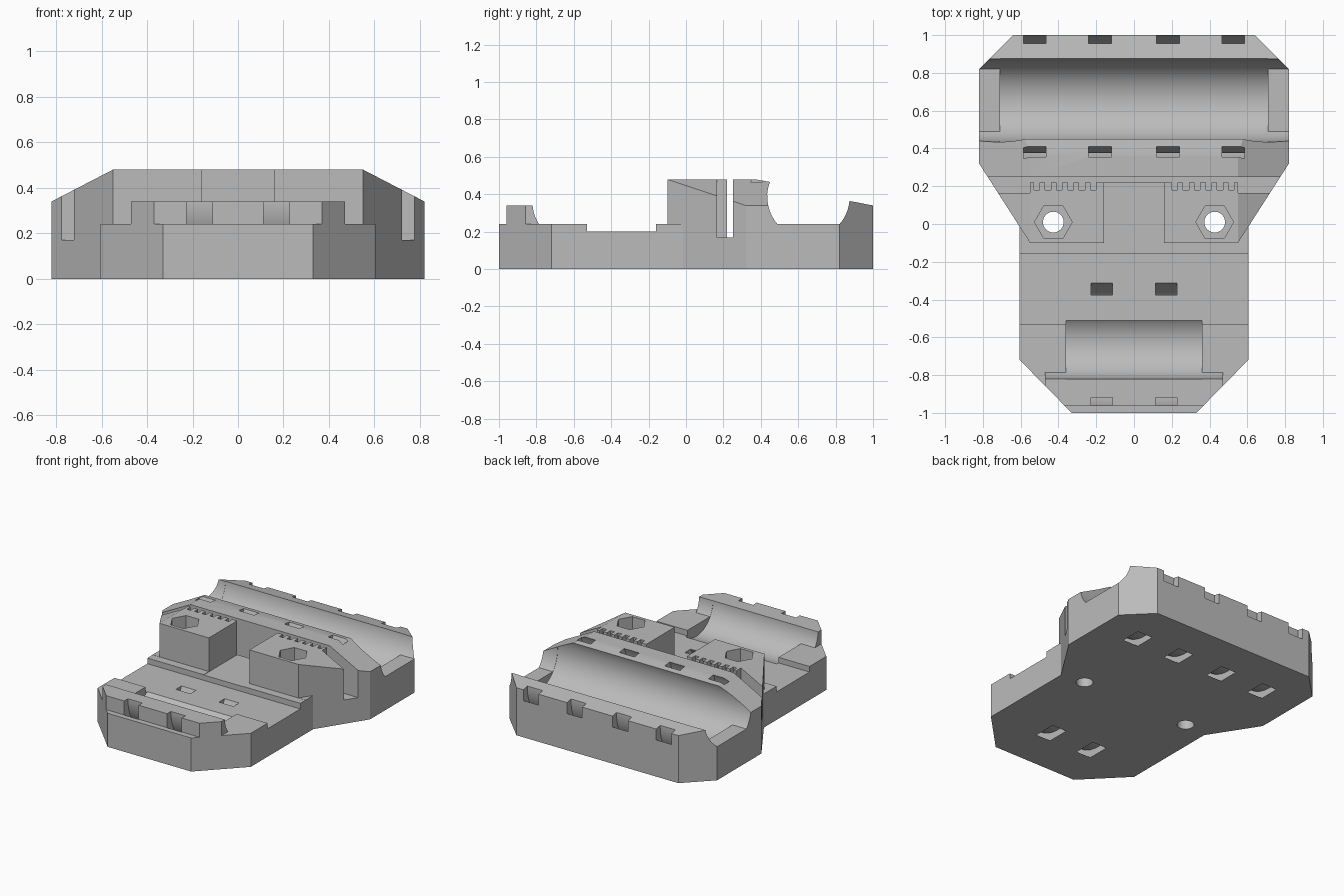
import bpy, bmesh, math
from mathutils import Vector

cube = bpy.data.objects.get("Cube")
if cube:
    bpy.data.objects.remove(cube, do_unlink=True)

grey = bpy.data.materials.new("plain grey")
grey.use_nodes = True
grey.diffuse_color = (0.5, 0.5, 0.5, 1)
grey.node_tree.nodes["Principled BSDF"].inputs["Base Color"].default_value = (0.5, 0.5, 0.5, 1)


def finish(bm, name):
    bmesh.ops.recalc_face_normals(bm, faces=bm.faces)
    mesh = bpy.data.meshes.new(name)
    bm.to_mesh(mesh)
    bm.free()
    mesh.materials.append(grey)
    ob = bpy.data.objects.new(name, mesh)
    bpy.context.collection.objects.link(ob)
    return ob


def prism(name, pts, axis, lo, hi):
    """Extrude a flat outline along an axis; outline is (y,z), (x,z) or (x,y)."""
    bm = bmesh.new()
    def place(p):
        co = list(p)
        co.insert("xyz".index(axis), lo)
        return Vector(co)
    face = bm.faces.new([bm.verts.new(place(p)) for p in pts])
    moved = bmesh.ops.extrude_face_region(bm, geom=[face])["geom"]
    step = Vector([hi - lo if a == axis else 0 for a in "xyz"])
    bmesh.ops.translate(bm, vec=step, verts=[v for v in moved if isinstance(v, bmesh.types.BMVert)])
    return finish(bm, name)


def box(name, x, y, z):
    return prism(name, [(x[0], y[0]), (x[1], y[0]), (x[1], y[1]), (x[0], y[1])], "z", *z)


def circle(cx, cy, r, n=48, start=0.0, end=math.tau):
    return [(cx + r * math.cos(start + (end - start) * i / n),
             cy + r * math.sin(start + (end - start) * i / n)) for i in range(n)]


def mirrored(pts):
    return pts + [(-x, y) for x, y in reversed(pts)]


def tube(name, x, cy, cz, r_in, r_out, width, n=64):
    """Ring-shaped tie channel lying around the x axis."""
    bm = bmesh.new()
    loops = [[bm.verts.new((x + s * width / 2, y, z)) for y, z in circle(cy, cz, r, n)]
             for s, r in ((-1, r_in), (-1, r_out), (1, r_out), (1, r_in))]
    for k in range(4):
        a, b = loops[k], loops[(k + 1) % 4]
        for i in range(n):
            j = (i + 1) % n
            bm.faces.new((a[i], a[j], b[j], b[i]))
    return finish(bm, name)


def combine(target, tool, operation="DIFFERENCE"):
    mod = target.modifiers.new("shape", "BOOLEAN")
    mod.operation, mod.solver, mod.object = operation, "EXACT", tool
    bpy.context.view_layer.objects.active = target
    bpy.ops.object.modifier_apply(modifier=mod.name)
    bpy.data.objects.remove(tool, do_unlink=True)


# Stepped side profile of the carriage
carriage = prism("carriage_body", [
    (-1, 0), (1, 0), (1, .34), (.86, .367), (.7, .3), (.6, .3), (.46, .464), (.37, .48),
    (-.10, .48), (-.10, .24), (-.16, .24), (-.16, .2), (-.53, .2), (-.53, .24), (-1, .24)],
    "x", -.9, .9)

# Raised front lip with a concave rear face
r, cy, cz = .19, -.63, .35
a0, a1 = math.pi + math.asin(.01 / r), math.pi + math.asin(.11 / r)
lip = [(-.96, .1), (-.96, .34)] + circle(cy, cz, r, 8, a0, a1)
lip += [(cy + r * math.cos(a1), .24), (cy + r * math.cos(a1), .1)]
combine(carriage, prism("front_lip", lip, "x", -.47, .47), "UNION")

# Plan outline
plan = mirrored([(.33, -1), (.605, -.72), (.605, -.015), (.82, .32), (.82, .82), (.64, 1)])
combine(carriage, prism("plan", plan, "z", -.1, .7), "INTERSECT")

# Sloping shoulders and tapered clamp block corners
for s in (-1, 1):
    wedge = [(s * x, z) for x, z in ((.53, .4904), (.95, .2726), (.95, .7), (.53, .7))]
    combine(carriage, prism("shoulder", wedge, "y", -.3, 1.1))
    corner = [(s * x, y) for x, y in ((.53, -.131), (.615, .001), (.8, .001), (.8, -.131))]
    combine(carriage, prism("corner", corner, "z", .241, .7))

# Rear bearing trough: shallow at the ends, full depth in the middle
t = math.asin((.24 - .385) / .22)
combine(carriage, prism("trough_ends", circle(.655, .385, .22, 48, t, math.pi - t)
                        + [(.655 - .22 * math.cos(t), .24)], "x", -.9, .9))
combine(carriage, prism("trough", circle(.655, .385, .2215, 80), "x", -.71, .71))

# Front bearing trough
combine(carriage, prism("front_trough", circle(cy, cz, .1915, 80), "x", -.36, .36))

# Channel between the two clamp blocks
combine(carriage, box("channel", (-.16, .16), (-.3, .235), (.238, .7)))

# Toothed belt slot
comb = [(.9, .25), (.9, .165), (.55, .165), (.55, .22)]
pitch = .06
for i in range(6):
    x = .53 - i * pitch
    comb += [(x, .22), (x, .18), (x - pitch / 2, .18), (x - pitch / 2, .22)]
combine(carriage, prism("belt_slot", mirrored(comb), "z", .17, .7))

# Tie channels under both troughs
for x in (-.525, -.18, .18, .525):
    combine(carriage, tube("rear_tie", x, .665, .335, .29, .343, .12))
for x in (-.17, .17):
    combine(carriage, tube("front_tie", x, -.63, .335, .288, .345, .115))

# Bolt holes with hexagonal nut pockets
for s in (-1, 1):
    combine(carriage, prism("nut_pocket", circle(s * .427, .01, .1, 6), "z", .22, .7))
    combine(carriage, prism("bolt_hole", circle(s * .427, .01, .055, 32), "z", -.1, .7))

# Smooth curves, keep edges crisp
bpy.ops.object.select_all(action="DESELECT")
carriage.select_set(True)
bpy.context.view_layer.objects.active = carriage
bpy.ops.object.shade_smooth_by_angle(angle=math.radians(25))
